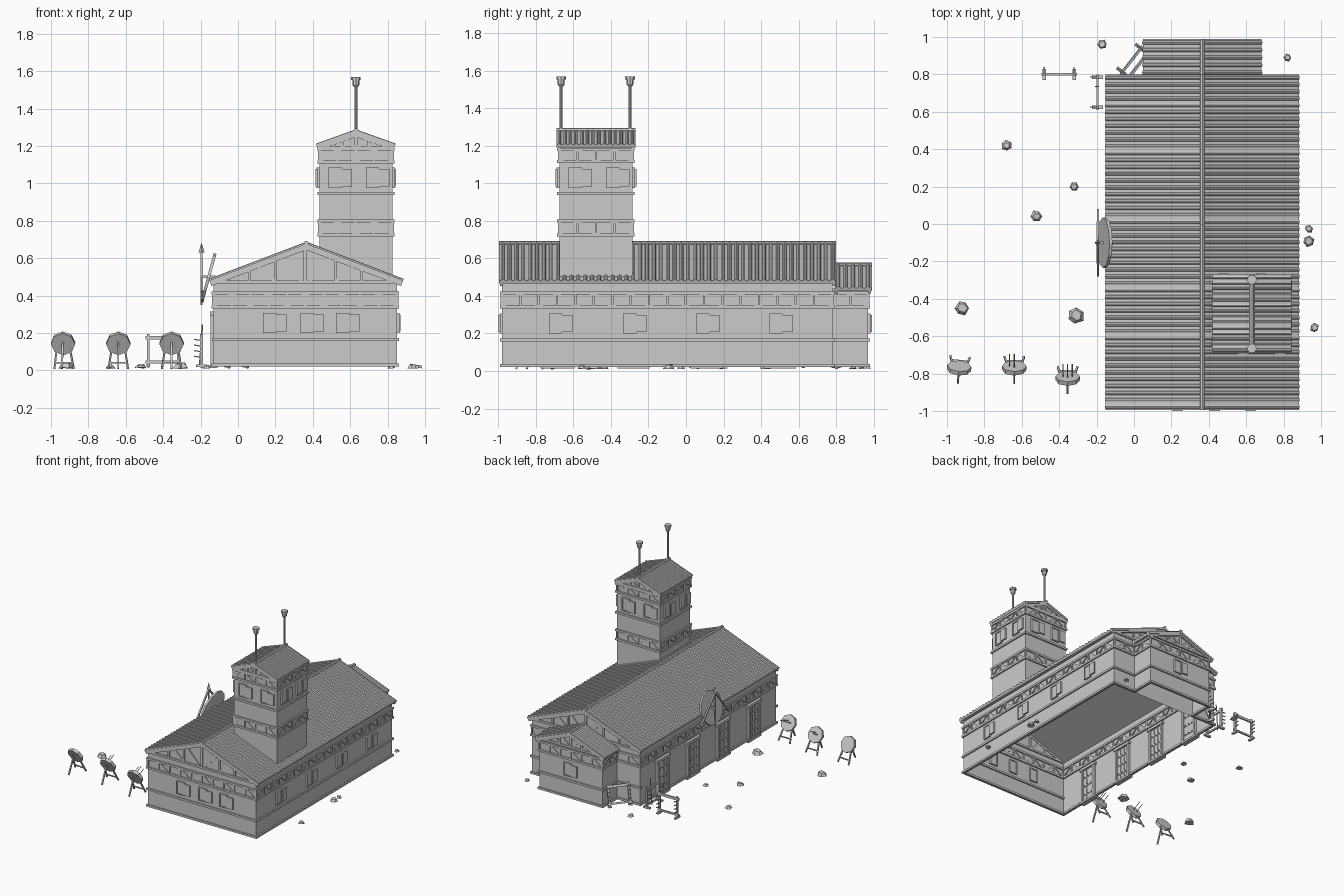
import bpy, bmesh, math, random
from mathutils import Vector as V, Matrix as M

if "Cube" in bpy.data.objects:
    bpy.data.objects.remove(bpy.data.objects["Cube"])

random.seed(4)
X, Y, Z = V((1, 0, 0)), V((0, 1, 0)), V((0, 0, 1))


def finish(bm, name, mat=None):
    me = bpy.data.meshes.new(name)
    bm.to_mesh(me)
    bm.free()
    ob = bpy.data.objects.new(name, me)
    bpy.context.collection.objects.link(ob)
    if mat:
        ob.matrix_world = mat
    return ob


def bar(bm, a, b, w, d, n):
    """Box from a to b, w wide, d deep along n."""
    a, b, n = V(a), V(b), V(n)
    x = (b - a).normalized()
    n = (n - x * n.dot(x)).normalized()
    y = n.cross(x)
    m = M((x, y, n)).transposed().to_4x4()
    m.translation = (a + b) / 2
    bmesh.ops.create_cube(bm, size=1, matrix=m @ M.Diagonal(((b - a).length, w, d, 1)))


def rod(bm, a, b, r1, r2=None, seg=6):
    a, b = V(a), V(b)
    m = M.Translation((a + b) / 2) @ (b - a).to_track_quat('Z', 'Y').to_matrix().to_4x4()
    bmesh.ops.create_cone(bm, cap_ends=True, segments=seg, radius1=r1,
                          radius2=r1 if r2 is None else r2, depth=(b - a).length, matrix=m)


def shell(name, x0, x1, y0, y1, zb, ze, zr):
    """Gabled walls, open below and under the roof."""
    prof = [(x0, zb), (x1, zb), (x1, ze), ((x0 + x1) / 2, zr), (x0, ze)]
    bm = bmesh.new()
    f = [bm.verts.new((x, y0, z)) for x, z in prof]
    k = [bm.verts.new((x, y1, z)) for x, z in prof]
    bm.faces.new(f)
    bm.faces.new(k[::-1])
    bm.faces.new((f[1], k[1], k[2], f[2]))
    bm.faces.new((k[0], f[0], f[4], k[4]))
    finish(bm, name)


def roof(name, cx, half, y0, y1, zr, ze, pitch=0.0365):
    """Two slabs with round tile ribs, ridge roll and raking boards."""
    bm = bmesh.new()
    n = round((y1 - y0) / pitch)
    step = (y1 - y0) / n
    for s in (-1, 1):
        nr = V((s * (zr - ze), 0, half)).normalized()
        top = V((cx, 0, zr)) - nr * 0.014
        eave = V((cx + s * half, 0, ze)) - nr * 0.014
        mid = Y * (y0 + y1) / 2
        bar(bm, top + mid, eave + mid, y1 - y0, 0.016, nr)
        for i in range(n):
            o = Y * (y0 + (i + 0.5) * step) + nr * 0.006
            rod(bm, top + o, eave + o, step * 0.3, seg=8)
        for y in (y0 + 0.012, y1 - 0.012):
            o = Y * y - nr * 0.013
            bar(bm, top + o, eave + o, 0.016, 0.022, nr)
    rod(bm, (cx, y0, zr - 0.006), (cx, y1, zr - 0.006), 0.013, seg=8)
    finish(bm, name)


def timber(bm, a, b, n, beams, friezes):
    """Horizontal beams and braced friezes along a wall from a to b."""
    a, b, n = V((*a, 0)), V((*b, 0)), V(n)
    u = (b - a).normalized()
    for z in beams + [z for f in friezes for z in f]:
        bar(bm, a - u * 0.01 + Z * z, b + u * 0.01 + Z * z, 0.016, 0.022, n)
    k = max(2, round((b - a).length / 0.1))
    for z0, z1 in friezes:
        for i in range(k + 1):
            p, q = a.lerp(b, i / k), a.lerp(b, min(i + 1, k) / k)
            bar(bm, p + Z * z0, p + Z * z1, 0.012, 0.016, n)
            if i < k:
                if i % 2:
                    p, q = q, p
                bar(bm, p + Z * z0, q + Z * z1, 0.01, 0.014, n)


def gable(bm, cx, y, n, half, zb, zr, posts):
    """King post truss on a gable end."""
    top = lambda t: zr - (zr - zb) * abs(t) / half
    bar(bm, (cx - half, y, zb), (cx + half, y, zb), 0.016, 0.022, n)
    bar(bm, (cx, y, zb), (cx, y, zr), 0.018, 0.018, n)
    for s in (-1, 1):
        for t in posts:
            bar(bm, (cx + s * t, y, zb), (cx + s * t, y, top(t)), 0.014, 0.018, n)
            e = t * 0.85
            bar(bm, (cx + s * (t - posts[0] * 0.9), y, zb), (cx + s * e, y, top(e)), 0.014, 0.016, n)


def window(bm, c, n):
    """Frame with pane, and an open shutter at its side."""
    c, n = V(c), V(n)
    u = Z.cross(n)
    bar(bm, c - Z * 0.05, c + Z * 0.05, 0.062, 0.018, n)
    for s in (-1, 1):
        bar(bm, c + u * s * 0.031 - Z * 0.052, c + u * s * 0.031 + Z * 0.052, 0.008, 0.028, n)
        bar(bm, c + Z * s * 0.05 - u * 0.035, c + Z * s * 0.05 + u * 0.035, 0.008, 0.028, n)
    h = c + u * 0.062 + n * 0.014
    bar(bm, h - Z * 0.046, h + Z * 0.046, 0.054, 0.012, n)


# Walls
shell("hall_walls", -0.13, 0.85, -0.98, 0.78, 0.02, 0.47, 0.66)
shell("annex_walls", 0.08, 0.65, 0.78, 0.97, 0.02, 0.44, 0.55)
shell("tower_walls", 0.435, 0.825, -0.675, -0.285, 0.46, 1.19, 1.265)

# Roofs
roof("hall_roof", 0.365, 0.52, -0.995, 0.8, 0.685, 0.487)
roof("annex_roof", 0.365, 0.32, 0.79, 0.99, 0.57, 0.447)
roof("tower_roof", 0.63, 0.213, -0.69, -0.27, 1.288, 1.212, 0.03)

# Timber framing
bm = bmesh.new()
low, fr = [0.03, 0.165], [(0.34, 0.415)]
for a, b, n in (((-0.13, -0.98), (0.85, -0.98), -Y), ((0.85, -0.98), (0.85, 0.78), X),
                ((-0.13, 0.78), (0.08, 0.78), Y), ((0.65, 0.78), (0.85, 0.78), Y),
                ((0.08, 0.78), (0.08, 0.97), -X), ((0.65, 0.78), (0.65, 0.97), X),
                ((0.08, 0.97), (0.65, 0.97), Y)):
    timber(bm, a, b, n, low, fr)
timber(bm, (-0.13, -0.98), (-0.13, 0.78), -X, [0.03], fr)
gable(bm, 0.36, -0.98, -Y, 0.47, 0.472, 0.655, (0.16, 0.3))
gable(bm, 0.36, 0.78, Y, 0.47, 0.472, 0.655, (0.16, 0.3))
gable(bm, 0.365, 0.97, Y, 0.28, 0.44, 0.548, (0.1, 0.18))
finish(bm, "hall_timber")

bm = bmesh.new()
x0, x1, y0, y1 = 0.435, 0.825, -0.675, -0.285
for a, b, n in (((x0, y0), (x1, y0), -Y), ((x1, y0), (x1, y1), X),
                ((x1, y1), (x0, y1), Y), ((x0, y1), (x0, y0), -X)):
    timber(bm, a, b, n, [0.945], [(0.725, 0.8), (1.115, 1.18)])
gable(bm, 0.63, y0, -Y, 0.18, 1.19, 1.262, (0.07, 0.12))
gable(bm, 0.63, y1, Y, 0.18, 1.19, 1.262, (0.07, 0.12))
finish(bm, "tower_timber")

# Windows
bm = bmesh.new()
for x in (0.17, 0.37, 0.56):
    window(bm, (x, -0.98, 0.253), -Y)
for y in (-0.695, -0.3, 0.09, 0.48):
    window(bm, (0.85, y, 0.253), X)
window(bm, (0.39, 0.97, 0.253), Y)
for t in (-0.1, 0.1):
    for n in (X, -X, Y, -Y):
        c = V((0.63, -0.48, 1.03)) + n * 0.195 + Z.cross(n) * (t - 0.01)
        window(bm, c, n)
finish(bm, "windows")

# Plank doors along the left wall
bm = bmesh.new()
for y in (-0.68, -0.28, 0.11, 0.5):
    bar(bm, (-0.13, y, 0.02), (-0.13, y, 0.29), 0.12, 0.016, X)
    for s in (-1, 1):
        bar(bm, (-0.13, y + s * 0.067, 0.02), (-0.13, y + s * 0.067, 0.3), 0.018, 0.036, X)
        bar(bm, (-0.13, y + s * 0.02, 0.02), (-0.13, y + s * 0.02, 0.29), 0.005, 0.022, X)
    for z in (0.08, 0.155, 0.23):
        bar(bm, (-0.13, y - 0.06, z), (-0.13, y + 0.06, z), 0.014, 0.024, X)
        for t in (-0.04, 0, 0.04):
            bar(bm, (-0.147, y + t, z), (-0.113, y + t, z), 0.007, 0.007, Z)
    bar(bm, (-0.13, y - 0.088, 0.305), (-0.13, y + 0.088, 0.305), 0.022, 0.042, X)
    bar(bm, (-0.13, y - 0.085, 0.02), (-0.13, y + 0.085, 0.02), 0.016, 0.042, X)
finish(bm, "doors")

# Slim chimneys on the tower ridge
bm = bmesh.new()
for y in (-0.665, -0.298):
    rod(bm, (0.63, y, 1.26), (0.63, y, 1.53), 0.008, seg=8)
    rod(bm, (0.63, y, 1.515), (0.63, y, 1.53), 0.01, 0.02, 8)
    rod(bm, (0.63, y, 1.53), (0.63, y, 1.553), 0.019, seg=8)
    rod(bm, (0.63, y, 1.553), (0.63, y, 1.57), 0.026, seg=8)
finish(bm, "chimneys")

# Wall sign: tilted target with a drawn bow and arrow
bm = bmesh.new()
c, n = V((-0.158, -0.1, 0.495)), V((-0.96, 0, 0.26))
rod(bm, c - n * 0.008, c + n * 0.008, 0.135, seg=12)
apex = V((-0.195, -0.1, 0.63))
for s in (-1, 1):
    bar(bm, apex, (-0.192, -0.1 + s * 0.175, 0.42), 0.012, 0.012, X)
rod(bm, (-0.195, -0.1, 0.35), (-0.195, -0.1, 0.64), 0.006)
rod(bm, (-0.195, -0.1, 0.63), (-0.195, -0.1, 0.685), 0.016, 0, 4)
bar(bm, (-0.195, -0.1, 0.5), (-0.12, -0.1, 0.5), 0.014, 0.014, Z)
finish(bm, "wall_sign")

# Practice targets on three legs
for i, (x, y, turn, arrows) in enumerate(((-0.935, -0.77, -5, 0), (-0.64, -0.77, 0, 2), (-0.355, -0.825, 0, 3))):
    bm = bmesh.new()
    c, n = V((0, 0, 0.145)), V((0, 0.87, 0.45)).normalized()
    rod(bm, c - n * 0.012, c + n * 0.012, 0.065, seg=8)
    for s in (-1, 1):
        bar(bm, (s * 0.028, -0.015, 0.16), (s * 0.052, 0.06, 0.01), 0.01, 0.01, X)
    bar(bm, (0, -0.02, 0.15), (0, -0.08, 0.01), 0.01, 0.01, X)
    bar(bm, (-0.045, 0.04, 0.04), (0.045, 0.04, 0.04), 0.008, 0.008, Z)
    for k in range(arrows):
        p = V((-0.025 + 0.025 * k, 0, 0.15 + 0.012 * (k % 2)))
        rod(bm, p, p + n * 0.085, 0.003, seg=4)
    finish(bm, f"target_{i + 1}", M.Translation((x, y, 0)) @ M.Rotation(math.radians(turn), 4, 'Z'))

# Pegged weapon racks
for i, (loc, turn, lean) in enumerate((((-0.4, 0.8, 0), 0, 0), ((-0.195, 0.705, 0), 90, 0), ((-0.025, 0.885, 0.005), 52, 20))):
    bm = bmesh.new()
    for s in (-1, 1):
        bar(bm, (s * 0.08, 0, 0.015), (s * 0.08, 0, 0.195), 0.014, 0.014, X)
        bar(bm, (s * 0.08, -0.03, 0.025), (s * 0.08, 0.03, 0.025), 0.018, 0.014, Z)
        for z in (0.07, 0.1, 0.13, 0.16):
            bar(bm, (s * 0.08, 0, z), (s * 0.08, 0.04, z + 0.006), 0.006, 0.006, X)
    for z, w in ((0.045, 0.014), (0.175, 0.02)):
        bar(bm, (-0.095, 0, z), (0.095, 0, z), w, 0.012, Y)
    if i == 1:
        rod(bm, (0.03, 0.01, 0.03), (0.03, -0.005, 0.245), 0.004)
    finish(bm, f"weapon_rack_{i + 1}", M.Translation(loc) @ M.Rotation(math.radians(turn), 4, 'Z')
           @ M.Rotation(math.radians(lean), 4, 'X'))

# Loose stones
for i, (x, y, r) in enumerate(((-0.17, 0.96, 0.026), (0.82, 0.89, 0.022), (-0.68, 0.42, 0.028), (-0.32, 0.2, 0.025),
                               (-0.52, 0.04, 0.032), (-0.92, -0.45, 0.04), (-0.31, -0.49, 0.044),
                               (0.935, -0.025, 0.022), (0.935, -0.09, 0.032), (0.965, -0.555, 0.026))):
    bm = bmesh.new()
    rod(bm, (0, 0, 0.012), (0, 0, 0.012 + r * 0.6), r, r * 0.6, 6)
    for v in bm.verts:
        v.co += V((random.uniform(-1, 1), random.uniform(-1, 1), random.uniform(-1, 1))) * r * 0.12
    finish(bm, f"stone_{i + 1}", M.Translation((x, y, 0)) @ M.Rotation(random.uniform(0, 3), 4, 'Z'))
